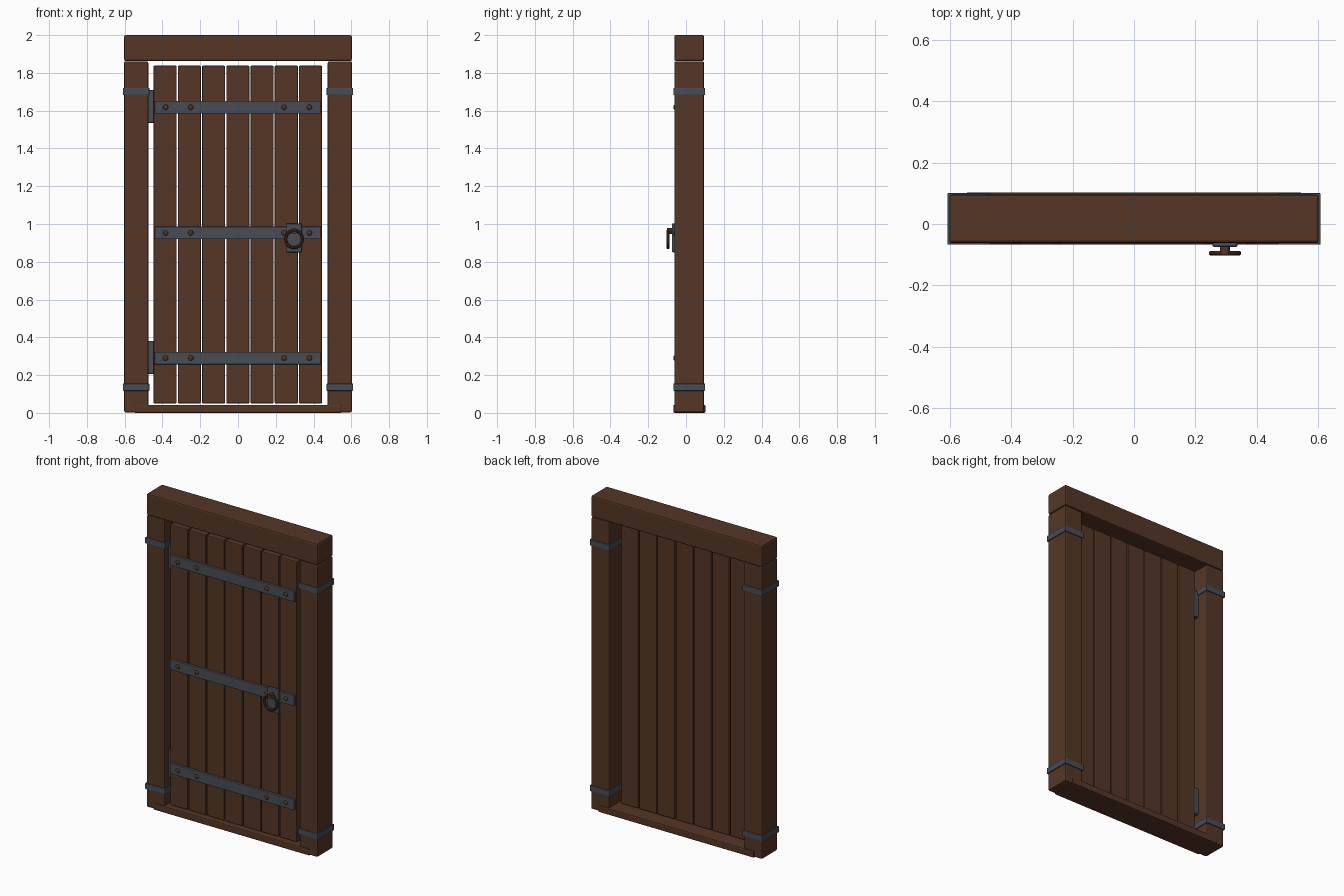
import bpy
import math

cube = bpy.data.objects.get("Cube")
if cube:
    bpy.data.objects.remove(cube, do_unlink=True)


def material(name, rgb):
    m = bpy.data.materials.new(name)
    m.use_nodes = True
    m.diffuse_color = (*rgb, 1)
    bsdf = m.node_tree.nodes["Principled BSDF"]
    bsdf.inputs["Base Color"].default_value = (*rgb, 1)
    bsdf.inputs["Roughness"].default_value = 0.8
    return m


WOOD = material("brown wood", (0.09, 0.037, 0.019))
IRON = material("dark iron", (0.065, 0.073, 0.09))
BRONZE = material("dark bronze", (0.08, 0.036, 0.018))


def box(name, x, y, z, mat, bevel=0.006):
    """Bevelled box from (min, max) ranges on each axis."""
    ranges = (x, y, z)
    bpy.ops.mesh.primitive_cube_add(size=1, location=[sum(r) / 2 for r in ranges])
    ob = bpy.context.object
    ob.name = name
    ob.scale = [r[1] - r[0] for r in ranges]
    bpy.ops.object.transform_apply(location=False, rotation=False, scale=True)
    ob.data.materials.append(mat)
    mod = ob.modifiers.new("Bevel", "BEVEL")
    mod.width = bevel
    mod.segments = 2
    return ob


def finish(name, mat):
    ob = bpy.context.object
    ob.name = name
    ob.data.materials.append(mat)
    bpy.ops.object.shade_smooth_by_angle()
    return ob


# Frame: lintel, threshold, posts and their iron bands
FRAME_Y = (-0.062, 0.096)
box("lintel", (-0.603, 0.603), FRAME_Y, (1.863, 2.0), WOOD, 0.009)
box("threshold", (-0.55, 0.55), (-0.067, 0.103), (0.0, 0.043), WOOD, 0.007)
for side, s in (("right", -1), ("left", 1)):
    x = sorted((s * 0.475, s * 0.603))
    box(f"{side}_post", x, FRAME_Y, (0.003, 1.861), WOOD, 0.008)
    band_x = sorted((s * 0.469, s * 0.609))
    for level, z in (("lower", 0.136), ("upper", 1.702)):
        box(f"{side}_{level}_band", band_x, (-0.067, 0.101),
            (z - 0.019, z + 0.019), IRON, 0.003)

# Door planks
for i in range(7):
    x = -0.386 + i * 0.1283
    box(f"plank_{i + 1}", (x - 0.061, x + 0.061), (-0.044, 0.02),
        (0.05, 1.838), WOOD, 0.005)

# Iron straps with domed rivets
for level, z in (("lower", 0.29), ("middle", 0.953), ("upper", 1.618)):
    box(f"{level}_strap", (-0.441, 0.438), (-0.059, -0.04),
        (z - 0.033, z + 0.033), IRON, 0.003)
    for i, x in enumerate((-0.383, -0.25, 0.244, 0.378)):
        bpy.ops.mesh.primitive_uv_sphere_add(
            segments=12, ring_count=8, radius=0.014, location=(x, -0.059, z))
        bpy.context.object.scale.y = 0.6
        finish(f"{level}_rivet_{i + 1}", BRONZE)

# Hinge plates bridging the post and the door
for level, z in (("lower", 0.294), ("upper", 1.622)):
    box(f"{level}_hinge", (-0.49, -0.44), (-0.02, 0.02),
        (z - 0.087, z + 0.087), IRON, 0.005)

# Handle: back plate, peg and ring
HANDLE_X = 0.297
box("handle_plate", (HANDLE_X - 0.041, HANDLE_X + 0.041), (-0.075, -0.055),
    (0.85, 1.003), IRON, 0.006)
bpy.ops.mesh.primitive_cylinder_add(
    vertices=12, radius=0.016, depth=0.036,
    location=(HANDLE_X, -0.083, 0.962), rotation=(math.pi / 2, 0, 0))
finish("handle_peg", BRONZE)
bpy.ops.mesh.primitive_torus_add(
    major_radius=0.045, minor_radius=0.008, major_segments=28, minor_segments=10,
    location=(HANDLE_X, -0.095, 0.92), rotation=(math.pi / 2, 0, 0))
finish("handle_ring", BRONZE)
